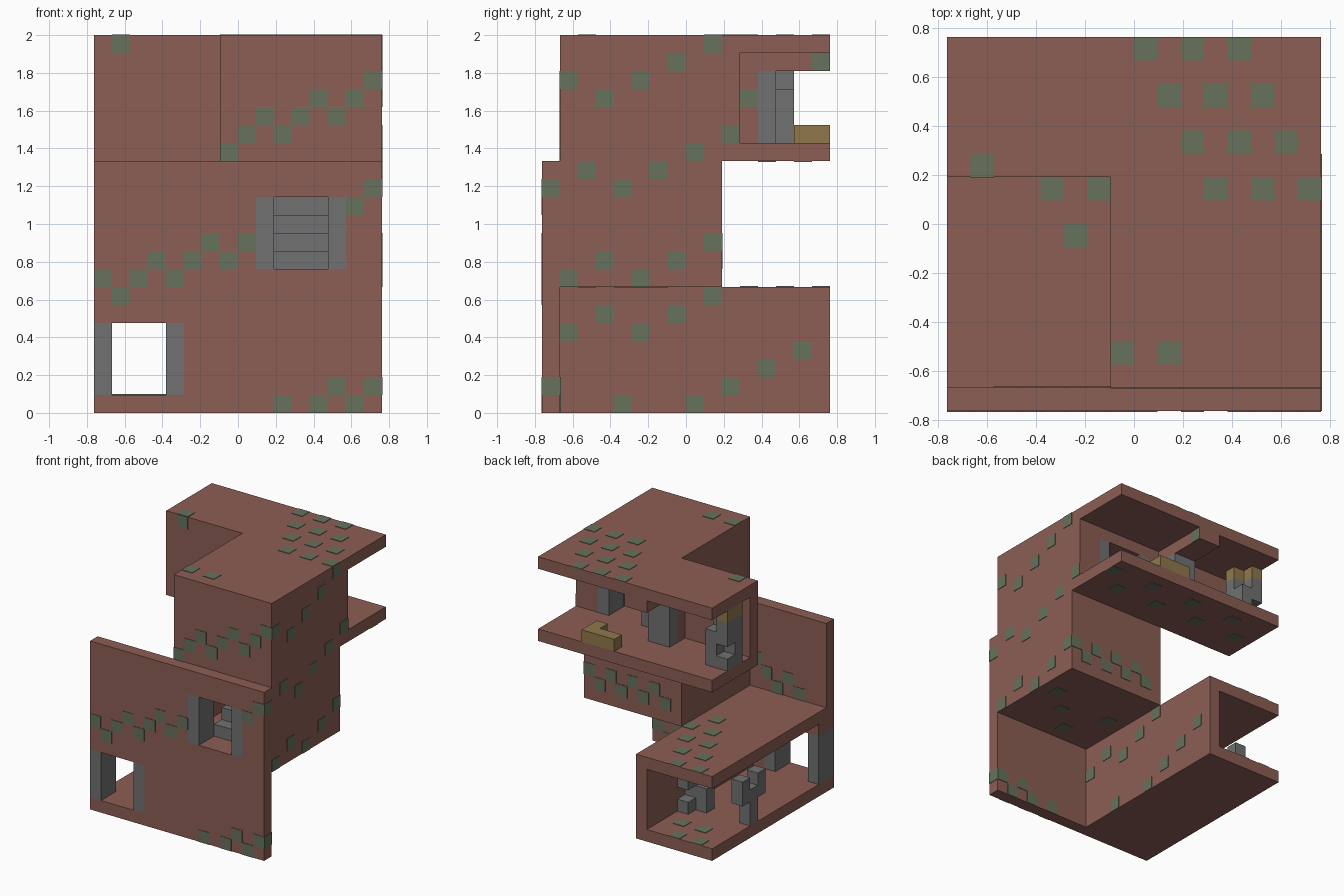
import bpy
import bmesh
from mathutils import Vector

# Start clean
if "Cube" in bpy.data.objects:
    bpy.data.objects.remove(bpy.data.objects["Cube"], do_unlink=True)

UNIT = 2 / 21                 # one building block
ORIGIN = Vector((-8, -8, 0))  # block grid corner


def material(name, colour):
    mat = bpy.data.materials.new(name)
    mat.use_nodes = True
    mat.diffuse_color = (*colour, 1)
    mat.node_tree.nodes["Principled BSDF"].inputs["Base Color"].default_value = (*colour, 1)
    mat.roughness = 0.9
    return mat


brick = material("red_brown_brick", (0.262, 0.112, 0.089))
moss = material("moss_green", (0.135, 0.165, 0.108))
stone = material("grey_stone", (0.165, 0.165, 0.165))
gold = material("dull_gold", (0.28, 0.187, 0.071))


def add_box(bm, xs, ys, zs):
    """Add one box spanning block coordinates on each axis."""
    verts = bmesh.ops.create_cube(bm, size=1)["verts"]
    for v in verts:
        v.co = Vector([lo + (hi - lo) * (c + 0.5)
                       for c, (lo, hi) in zip(v.co, (xs, ys, zs))])
        v.co = (v.co + ORIGIN) * UNIT


def part(name, mat, boxes):
    """Build one object out of block-aligned boxes."""
    bm = bmesh.new()
    for spans in boxes:
        add_box(bm, *spans)
    mesh = bpy.data.meshes.new(name)
    bm.to_mesh(mesh)
    bm.free()
    mesh.materials.append(mat)
    obj = bpy.data.objects.new(name, mesh)
    bpy.context.scene.collection.objects.link(obj)
    return obj


def moss_plates(name, axis, level, side, cells):
    """Lay thin square plates on the plane axis = level, facing side."""
    depth = sorted((level, level + side * 0.04))
    boxes = []
    for a, b in cells:
        spans = [(a, a + 1), (b, b + 1)]
        spans.insert(axis, depth)
        boxes.append(spans)
    part(name, moss, boxes)


X, Y, Z = 0, 1, 2
full = (0, 16)
tower = (7, 16)
annex = (0, 7)

# Tall front wall with a doorway and a window
part("front_wall", brick, [
    (full, (0, 1), (0, 1)), ((5, 16), (0, 1), (1, 5)),
    (full, (0, 1), (5, 8)), ((0, 9), (0, 1), (8, 12)),
    ((14, 16), (0, 1), (8, 12)), (full, (0, 1), (12, 14))])

# Lower room, open at the back and on its right side
part("lower_room", brick, [
    (annex, (1, 16), (0, 1)), (annex, (1, 16), (6, 7)),
    ((6, 7), (1, 16), (1, 6)), ((5, 6), (1, 2), (1, 6)),
    ((0, 5), (1, 2), (5, 6))])

# Stair tower
part("tower_floor", brick, [(tower, (1, 10), (7, 8))])
part("tower_front", brick, [
    ((7, 9), (1, 2), (8, 12)), ((14, 16), (1, 2), (8, 12)),
    (tower, (1, 2), (12, 20))])
part("tower_sides", brick, [
    (xs, (2, 10), (8, 20)) for xs in ((7, 8), (15, 16))])
part("tower_back", brick, [
    ((8, 15), (9, 10), (8, 15)), ((8, 9), (9, 11), (15, 20)),
    ((14, 15), (9, 11), (15, 20)), ((9, 14), (9, 11), (19, 20))])
part("stairs", stone, [
    ((10, 13), (2 + i, 3 + i), (8, 9 + i)) for i in range(7)])

# Upper room
part("upper_floor", brick, [(full, (10, 16), (14, 15))])
part("upper_front_wall", brick, [
    (xs, (10, 11), (15, 20)) for xs in ((0, 8), (15, 16))])
part("upper_partition", brick, [
    ((6, 8), (11, 12), (15, 20)), ((6, 8), (12, 16), (19, 20))])
part("roof", brick, [
    (tower, (1, 16), (20, 21)), (annex, (10, 16), (20, 21))])

# Stone posts beside every opening
part("doorway_posts", stone, [
    ((x, x + 1), (0, 2), (1, 5)) for x in (0, 4)])
part("window_posts", stone, [
    ((x, x + 1), (0, 2), (8, 12)) for x in (9, 13)])
part("stair_door_posts", stone, [
    ((x, x + 1), (9, 11), (15, 19)) for x in (9, 13)])
part("partition_post", stone, [((6, 8), (12, 13), (15, 19))])

# Forked pillar and stacked stones in the lower room
part("forked_pillar", stone, [
    ((0, 1), (10, 11), (1, 3)), ((0, 1), (9, 12), (3, 4)),
    ((0, 1), (9, 10), (4, 5)), ((0, 1), (11, 12), (4, 5))])
part("stacked_stones", stone, [
    ((5, 6), (11, 12), (1, 2)), ((4, 5), (10, 11), (1, 3)),
    ((5, 6), (10, 11), (1, 4)), ((5, 6), (11, 12), (3, 4))])

# Notched pillar with a gold cap, and a gold corner block
part("notched_pillar", stone, [
    ((0, 2), (12, 13), (15, 19)), ((1, 2), (13, 14), (15, 18)),
    ((0, 1), (13, 14), (15, 16)), ((0, 1), (13, 14), (17, 19))])
part("pillar_cap", gold, [
    ((0, 2), (12, 13), (19, 20)), ((0, 1), (13, 14), (19, 20))])
part("gold_corner_block", gold, [
    ((9, 12), (15, 16), (15, 16)), ((11, 12), (14, 15), (15, 16))])

# Moss on the front and back of the walls
band = list(zip(range(9), (7, 6, 7, 8, 7, 8, 9, 8, 9)))
foot = [(10, 0), (12, 0), (13, 1), (14, 0), (15, 1)]
moss_plates("moss_front_wall", Y, 0, -1, band + foot + [(14, 11), (15, 12)])
moss_plates("moss_tower_front", Y, 1, -1,
            zip(range(7, 16), (14, 15, 16, 15, 16, 17, 16, 17, 18)))
moss_plates("moss_upper_front", Y, 10, -1, [(1, 20)])
moss_plates("moss_wall_back", Y, 1, 1, band[1:7] + foot)
moss_plates("moss_tower_back", Y, 10, 1,
            [(x, 8 + x % 2) for x in range(8, 16)])

# Moss on the left sides: zigzags climbing towards the back
odd = range(1, 10, 2)
moss_plates("moss_tower_side", X, 16, 1,
            list(zip(odd, (18, 17, 18, 19, 20)))
            + list(zip(odd, (7, 8, 7, 8, 9)))
            + list(zip(range(0, 11, 2), (12, 13, 12, 13, 14, 15)))
            + [(0, 1)])
moss_plates("moss_room_side", X, 7, 1,
            list(zip(odd, (4, 5, 4, 5, 6)))
            + [(8 + 2 * i, i) for i in range(4)] + [(4, 0)])
moss_plates("moss_partition", X, 8, 1, [(11, 17), (15, 19)])

# Moss on roofs and floors: diagonal checker bands
diagonal = [(i, 15 - 2 * i) for i in range(4)]
moss_plates("moss_roof", Z, 21, 1,
            [(8 + i + k, y) for i, y in diagonal for k in (0, 2)]
            + [(12, 15), (13, 13), (13, 9), (15, 9), (14, 11),
               (12, 11), (1, 10), (7, 2), (9, 2)])
lower = [(1 + i + k, y) for i, y in diagonal for k in (0, 2)] + [(5, 7)]
moss_plates("moss_lower_roof", Z, 7, 1, lower)
moss_plates("moss_lower_floor", Z, 1, 1, lower[:4])
moss_plates("moss_upper_underside", Z, 14, -1,
            [(x, 11 + x % 4) for x in range(1, 16, 2)])
moss_plates("moss_tower_underside", Z, 7, -1,
            [(x, 2 + x % 5) for x in range(8, 16, 2)])
